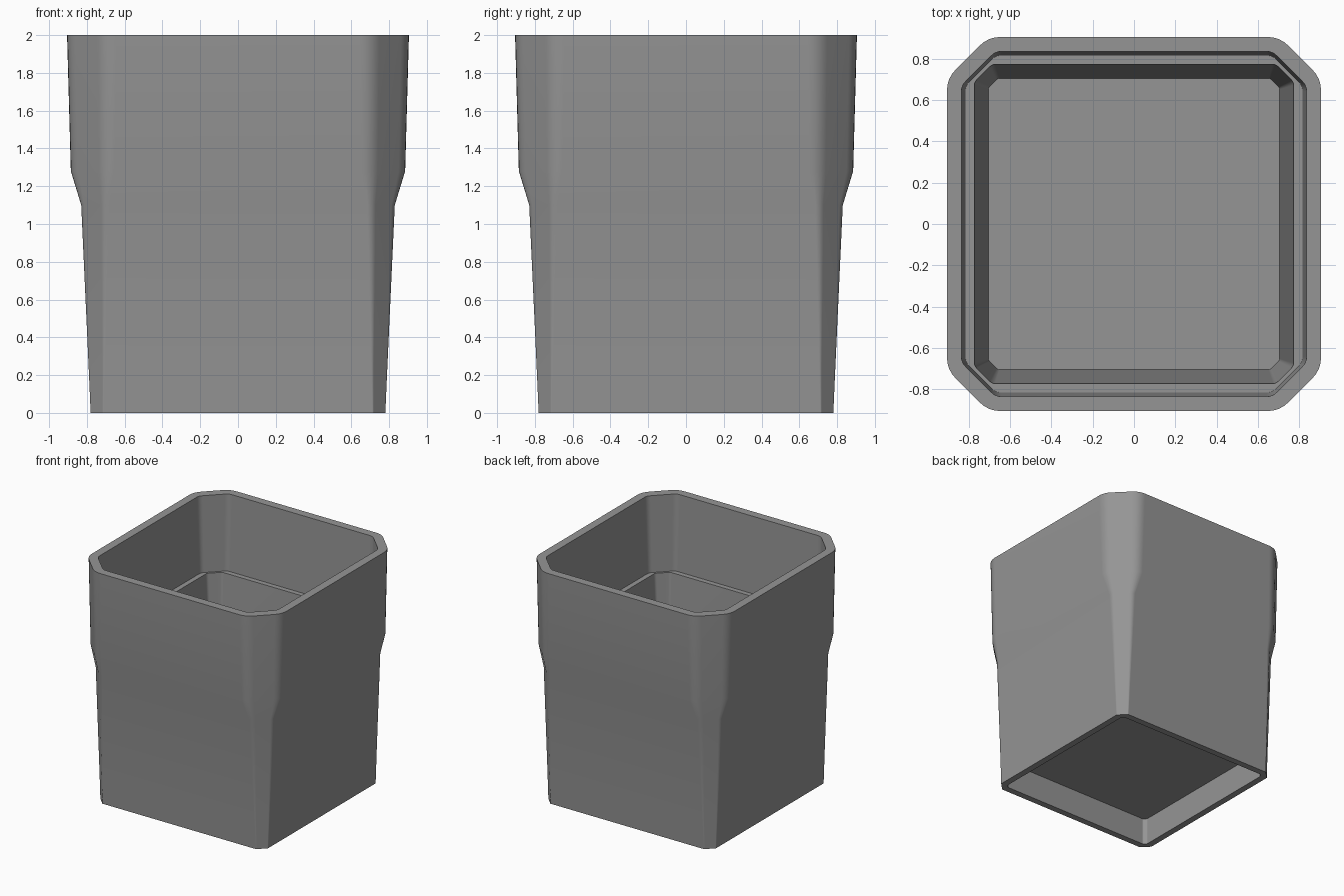
import bpy, bmesh

if "Cube" in bpy.data.objects:
    bpy.data.objects.remove(bpy.data.objects["Cube"])

SEG = 4  # segments in each rounded corner edge


def bez(a, b, c, t):
    return tuple((1 - t) ** 2 * p + 2 * t * (1 - t) * q + t * t * r for p, q, r in zip(a, b, c))


def ring(bm, z, h, c, t):
    """Square of half width h, corners cut by c, cut edges rounded over length t."""
    d = t * 0.7071
    first = [bez((h, h - c - t), (h, h - c), (h - d, h - c + d), i / SEG) for i in range(SEG + 1)]
    corner = first + [(y, x) for x, y in reversed(first)]
    pts = []
    for _ in range(4):
        pts += corner
        corner = [(-y, x) for x, y in corner]
    return [bm.verts.new((x, y, z)) for x, y in pts]


# Closed section: z, half width, corner cut, rounding
section = [
    (0.23, 0.725, 0.025, 0.006),  # recess ceiling under the floor
    (0.00, 0.725, 0.025, 0.006),  # foot, inner edge
    (0.00, 0.780, 0.065, 0.004),  # foot, outer edge
    (0.25, 0.791, 0.078, 0.008),
    (1.10, 0.830, 0.120, 0.025),  # shoulder, lower
    (1.28, 0.885, 0.180, 0.050),  # shoulder, upper
    (2.00, 0.905, 0.200, 0.060),  # rim, outer edge
    (2.00, 0.835, 0.165, 0.030),  # rim, inner edge
    (1.36, 0.815, 0.145, 0.025),  # inner ledge, outer
    (1.36, 0.772, 0.085, 0.015),  # inner ledge, inner
    (0.27, 0.704, 0.045, 0.008),  # floor
]

bm = bmesh.new()
rings = [ring(bm, *s) for s in section]
for a, b in zip(rings, rings[1:]):
    n = len(a)
    for i in range(n):
        j = (i + 1) % n
        bm.faces.new((a[i], a[j], b[j], b[i]))
bm.faces.new(rings[0])
bm.faces.new(rings[-1])
bmesh.ops.recalc_face_normals(bm, faces=bm.faces)

mesh = bpy.data.meshes.new("square_cup")
bm.to_mesh(mesh)
bm.free()
cup = bpy.data.objects.new("square_cup", mesh)
bpy.context.collection.objects.link(cup)

grey = bpy.data.materials.new("mid_grey")
grey.diffuse_color = (0.3, 0.3, 0.3, 1)
grey.use_nodes = True
grey.node_tree.nodes["Principled BSDF"].inputs["Base Color"].default_value = grey.diffuse_color
mesh.materials.append(grey)

# Smooth corners, crisp rim and ledges
bpy.context.view_layer.objects.active = cup
cup.select_set(True)
bpy.ops.object.shade_smooth_by_angle(angle=0.52)
weighted = cup.modifiers.new("flat_walls", 'WEIGHTED_NORMAL')
weighted.keep_sharp = True
